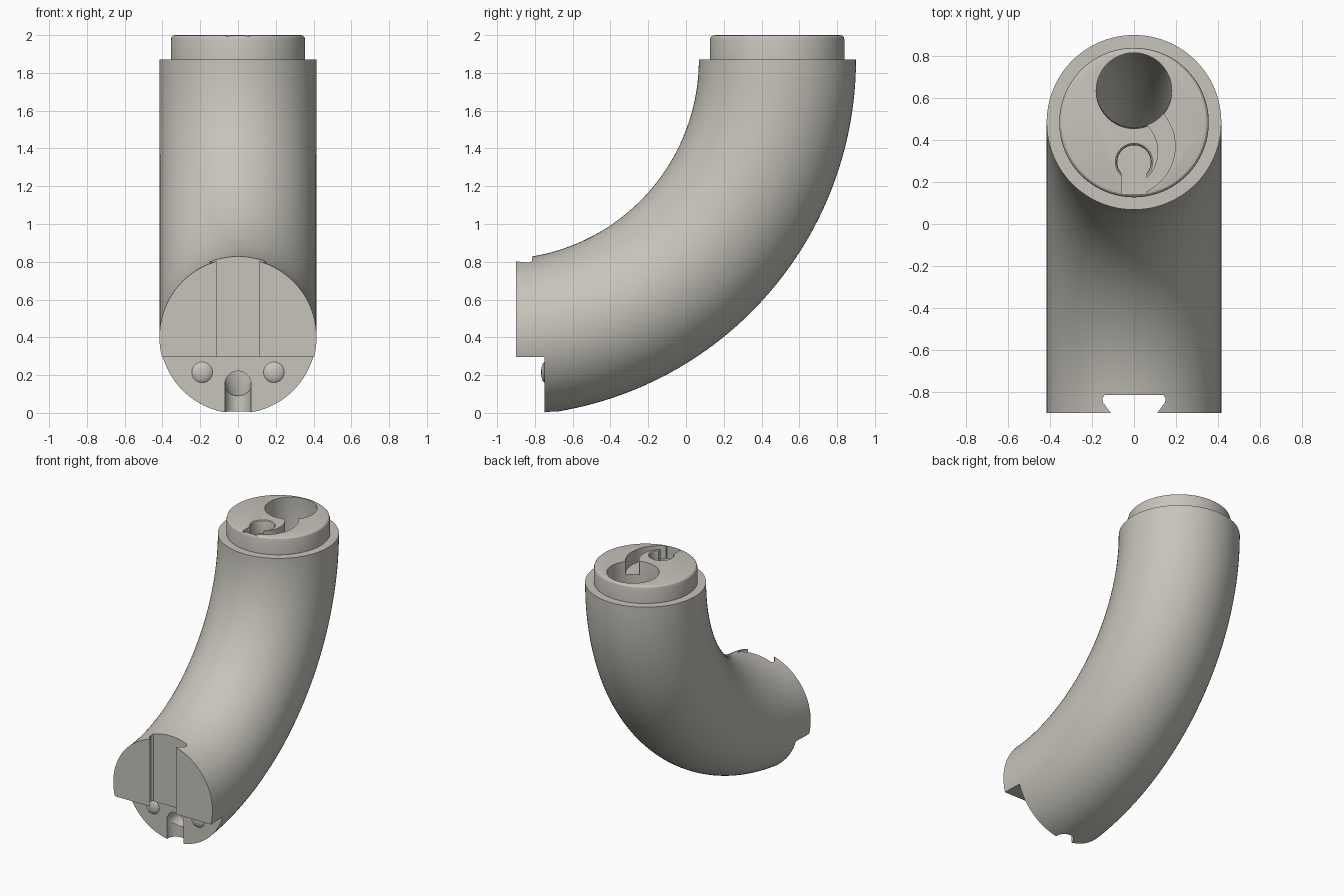
import bpy, bmesh, math
from math import sin, cos, pi, radians
from mathutils import Vector

if "Cube" in bpy.data.objects:
    bpy.data.objects.remove(bpy.data.objects["Cube"])

YC, ZC = -0.988, 1.87          # centre of the bend
mat = bpy.data.materials.new("warm grey")
mat.diffuse_color = (0.57, 0.55, 0.495, 1)
mat.use_nodes = True
mat.node_tree.nodes["Principled BSDF"].inputs["Base Color"].default_value = mat.diffuse_color


def loft(name, rings):
    """Closed solid through a list of rings with equal point counts."""
    bm = bmesh.new()
    rows = [[bm.verts.new(p) for p in ring] for ring in rings]
    n = len(rows[0])
    for a, b in zip(rows, rows[1:]):
        for i in range(n):
            j = (i + 1) % n
            bm.faces.new((a[i], a[j], b[j], b[i]))
    bm.faces.new(rows[0][::-1])
    bm.faces.new(rows[-1])
    bmesh.ops.recalc_face_normals(bm, faces=bm.faces[:])
    me = bpy.data.meshes.new(name)
    bm.to_mesh(me)
    bm.free()
    me.materials.append(mat)
    ob = bpy.data.objects.new(name, me)
    bpy.context.collection.objects.link(ob)
    return ob


def bend(name, start, end, steps, radius_at, n):
    """Tube along the bend; radius_at(angle) gives (bend radius, tube radius)."""
    rings = []
    for k in range(steps + 1):
        t = start + (end - start) * k / steps
        big, r = radius_at(t)
        ring = []
        for i in range(n):
            a = 2 * pi * i / n
            rho = big + r * cos(a)
            ring.append((r * sin(a), YC + rho * cos(t), ZC - rho * sin(t)))
        rings.append(ring)
    return loft(name, rings)


def lathe(name, y, profile, n, x=0):
    return loft(name, [[(x + r * cos(2 * pi * i / n), y + r * sin(2 * pi * i / n), z)
                        for i in range(n)] for r, z in profile])


def prism(name, outline, z0, z1):
    return loft(name, [[(x, y, z) for x, y in outline] for z in (z0, z1)])


def box(name, x0, x1, y0, y1, z0, z1):
    return prism(name, [(x0, y0), (x1, y0), (x1, y1), (x0, y1)], z0, z1)


def cut(target, cutter):
    cutter.hide_render = True
    m = target.modifiers.new("cut", 'BOOLEAN')
    m.operation, m.solver, m.object = 'DIFFERENCE', 'EXACT', cutter
    bpy.context.view_layer.objects.active = target
    bpy.ops.object.modifier_apply(modifier=m.name)


def smooth(ob):
    bpy.ops.object.select_all(action='DESELECT')
    ob.select_set(True)
    bpy.context.view_layer.objects.active = ob
    bpy.ops.object.shade_smooth_by_angle(angle=radians(30))


# Main parts
body = bend("curved_body", 0, 1.64, 64, lambda t: (1.472, 0.416), 96)
cap = lathe("top_collar", 0.483, [(0.356, 1.85), (0.356, 1.975), (0.352, 1.99),
                                  (0.345, 1.997), (0.333, 2.0)], 96)


# Inner tunnel, wide at the top and narrowing to the lower outlet
def tunnel_radius(t):
    f = min(1, max(0, (t - 0.9) / 0.45))
    return 1.628 + 0.108 * f, 0.18 - 0.11 * f


tunnel = bend("tunnel_cutter", -0.15, 1.46, 60, tunnel_radius, 48)

# End cuts: front face, lower step, dovetail and cable outlet
front = box("front_cutter", -1, 1, -2, -0.9, -1, 2)
step = box("step_cutter", -1, 1, -2, -0.75, -1, 0.295)
half = [(0.102, -0.92), (0.11, -0.9), (0.148, -0.85), (0.15, -0.83), (0.14, -0.815)]
dovetail = prism("dovetail_cutter", half + [(-x, y) for x, y in half[::-1]], 0.2, 1.2)
outlet = lathe("outlet_cutter", -0.75, [(0.066, -0.2), (0.07, 0.15), (0.06, 0.185),
                                        (0.035, 0.21), (0.005, 0.218)], 32)
for c in (tunnel, front, step, dovetail, outlet):
    cut(body, c)

# Collar pockets: round seat, its neck and the crescent channel
seat = lathe("seat_cutter", 0.295, [(0.08, 1.9), (0.08, 1.985), (0.083, 1.995),
                                    (0.092, 2.002), (0.092, 2.05)], 40)
neck = box("neck_cutter", -0.06, 0.06, 0.14, 0.28, 1.9, 2.05)


def arc(x, y, r, a0, a1, n=24):
    return [(x + r * cos(radians(a0 + (a1 - a0) * i / n)),
             y + r * sin(radians(a0 + (a1 - a0) * i / n))) for i in range(n + 1)]


crescent = prism("crescent_cutter", arc(-0.04, 0.37, 0.236, 55, -68)
                 + [(0.03, 0.16), (0.03, 0.217)]
                 + arc(-0.06, 0.345, 0.175, -47, 60), 1.9, 2.05)
for c in (tunnel, seat, neck, crescent):
    cut(cap, c)

for c in (tunnel, front, step, dovetail, outlet, seat, neck, crescent):
    bpy.data.objects.remove(c)

# Locating bumps on the lower face
for side, x in (("left", -0.19), ("right", 0.19)):
    rings = []
    for r, y in ((0.055, -0.74), (0.055, -0.751), (0.047, -0.758), (0.03, -0.764), (0.01, -0.767)):
        rings.append([(x + r * cos(2 * pi * i / 32), y, 0.215 + r * sin(2 * pi * i / 32))
                      for i in range(32)])
    smooth(loft(side + "_bump", rings))

smooth(body)
smooth(cap)
